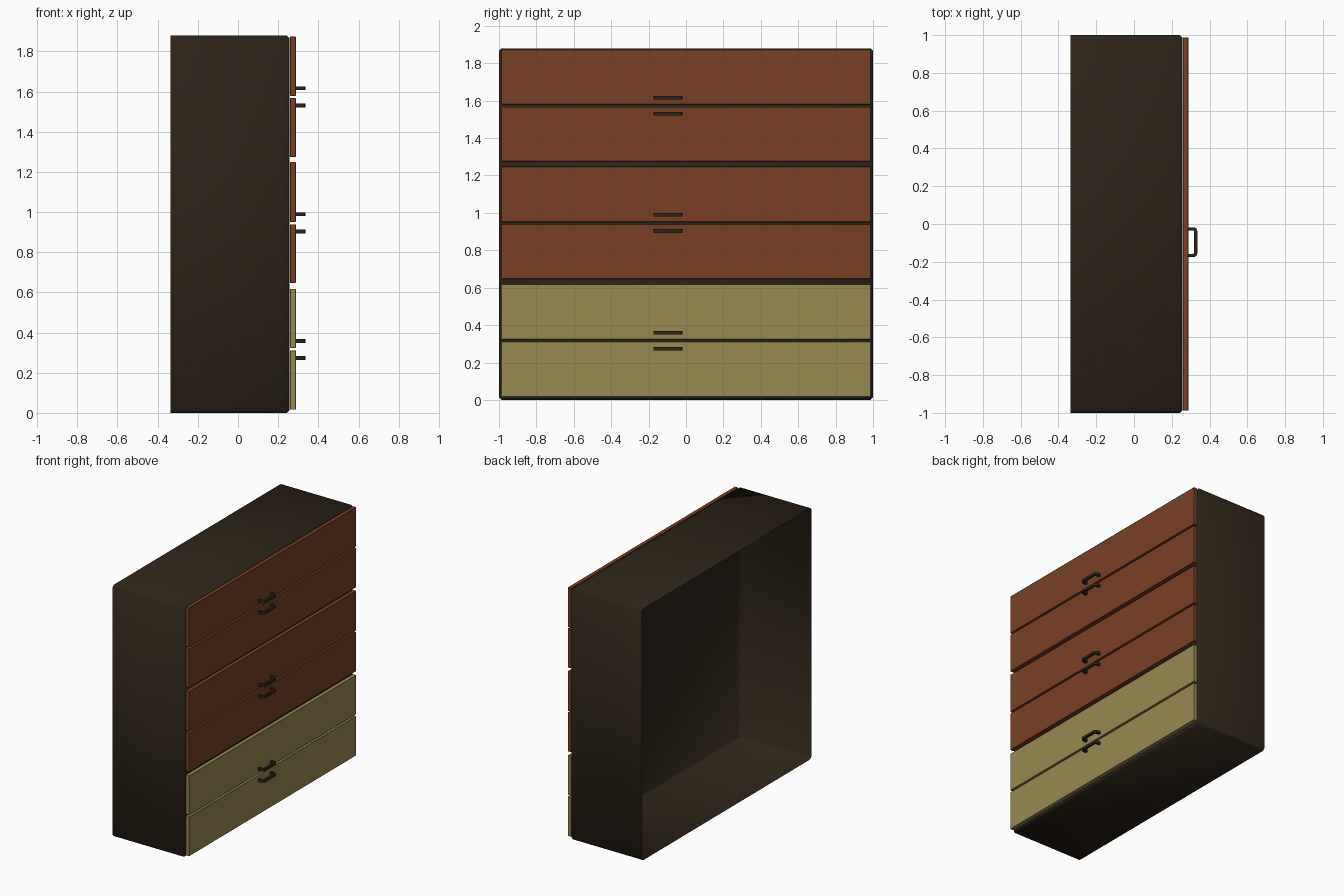
import bpy, bmesh, math

if "Cube" in bpy.data.objects:
    bpy.data.objects.remove(bpy.data.objects["Cube"])


def material(name, rgb):
    m = bpy.data.materials.new(name)
    m.diffuse_color = (*rgb, 1)
    m.use_nodes = True
    m.node_tree.nodes["Principled BSDF"].inputs["Base Color"].default_value = m.diffuse_color
    return m


DARK = material("dark brown", (0.026, 0.0175, 0.009))
RED = material("red brown", (0.191, 0.051, 0.0185))
TAN = material("olive tan", (0.315, 0.252, 0.082))


def add_object(name, bm, mat):
    bmesh.ops.recalc_face_normals(bm, faces=bm.faces)
    me = bpy.data.meshes.new(name)
    bm.to_mesh(me)
    bm.free()
    me.materials.append(mat)
    ob = bpy.data.objects.new(name, me)
    bpy.context.collection.objects.link(ob)
    return ob


def box(x0, x1, y0, y1, z0, z1):
    bm = bmesh.new()
    bmesh.ops.create_cube(bm, size=1)
    for v in bm.verts:
        v.co = (x1 if v.co.x > 0 else x0,
                y1 if v.co.y > 0 else y0,
                z1 if v.co.z > 0 else z0)
    return bm


def bevel(bm, edges, width, segments):
    bmesh.ops.bevel(bm, geom=list(edges), offset=width, segments=segments,
                    profile=0.5, affect='EDGES')


def smooth(ob, angle):
    bpy.ops.object.select_all(action='DESELECT')
    ob.select_set(True)
    bpy.context.view_layer.objects.active = ob
    bpy.ops.object.shade_smooth_by_angle(angle=math.radians(angle))


# Cabinet shell: thin walls, open at the back (-x), softly bevelled elsewhere
bm = box(-0.337, 0.257, -1, 1, 0, 1.88)
back = [f for f in bm.faces if f.calc_center_median().x < -0.33]
bmesh.ops.delete(bm, geom=back, context='FACES_ONLY')
bevel(bm, [e for e in bm.edges if len(e.link_faces) == 2], 0.014, 1)
shell = add_object("cabinet_shell", bm, DARK)
for p in shell.data.polygons:
    p.use_smooth = True


def arc(cx, cy, r, a0, a1, n=4):
    return [(cx + r * math.cos(math.radians(a0 + (a1 - a0) * i / n)),
             cy + r * math.sin(math.radians(a0 + (a1 - a0) * i / n)))
            for i in range(n + 1)]


def handle(name, z):
    # U-shaped pull: rounded outline, extruded in height
    x0, x1, y0, y1, t, r, h = 0.285, 0.335, -0.175, -0.018, 0.017, 0.02, 0.019
    ri = r - t + 0.004
    outer = [(x0, y0)] + arc(x1 - r, y0 + r, r, -90, 0) + arc(x1 - r, y1 - r, r, 0, 90) + [(x0, y1)]
    xi, a, b = x1 - t, y0 + t, y1 - t
    inner = [(x0, b)] + arc(xi - ri, b - ri, ri, 90, 0) + arc(xi - ri, a + ri, ri, 0, -90) + [(x0, a)]
    bm = bmesh.new()
    face = bm.faces.new([bm.verts.new((x, y, z - h / 2)) for x, y in outer + inner])
    top = bmesh.ops.extrude_face_region(bm, geom=[face])
    bmesh.ops.translate(bm, vec=(0, 0, h),
                        verts=[v for v in top['geom'] if isinstance(v, bmesh.types.BMVert)])
    smooth(add_object(name, bm, DARK), 40)


# Drawer fronts with handles, bottom to top, in three facing pairs
fronts = [(0.016, 0.311, 0.274, TAN), (0.324, 0.618, 0.358, TAN),
          (0.647, 0.939, 0.903, RED), (0.951, 1.248, 0.989, RED),
          (1.275, 1.567, 1.531, RED), (1.579, 1.874, 1.616, RED)]
for i, (z0, z1, zh, mat) in enumerate(fronts, 1):
    bm = box(0.2585, 0.288, -0.988, 0.988, z0, z1)
    bevel(bm, bm.edges, 0.002, 1)
    add_object(f"drawer_front_{i}", bm, mat)
    handle(f"drawer_handle_{i}", zh)
